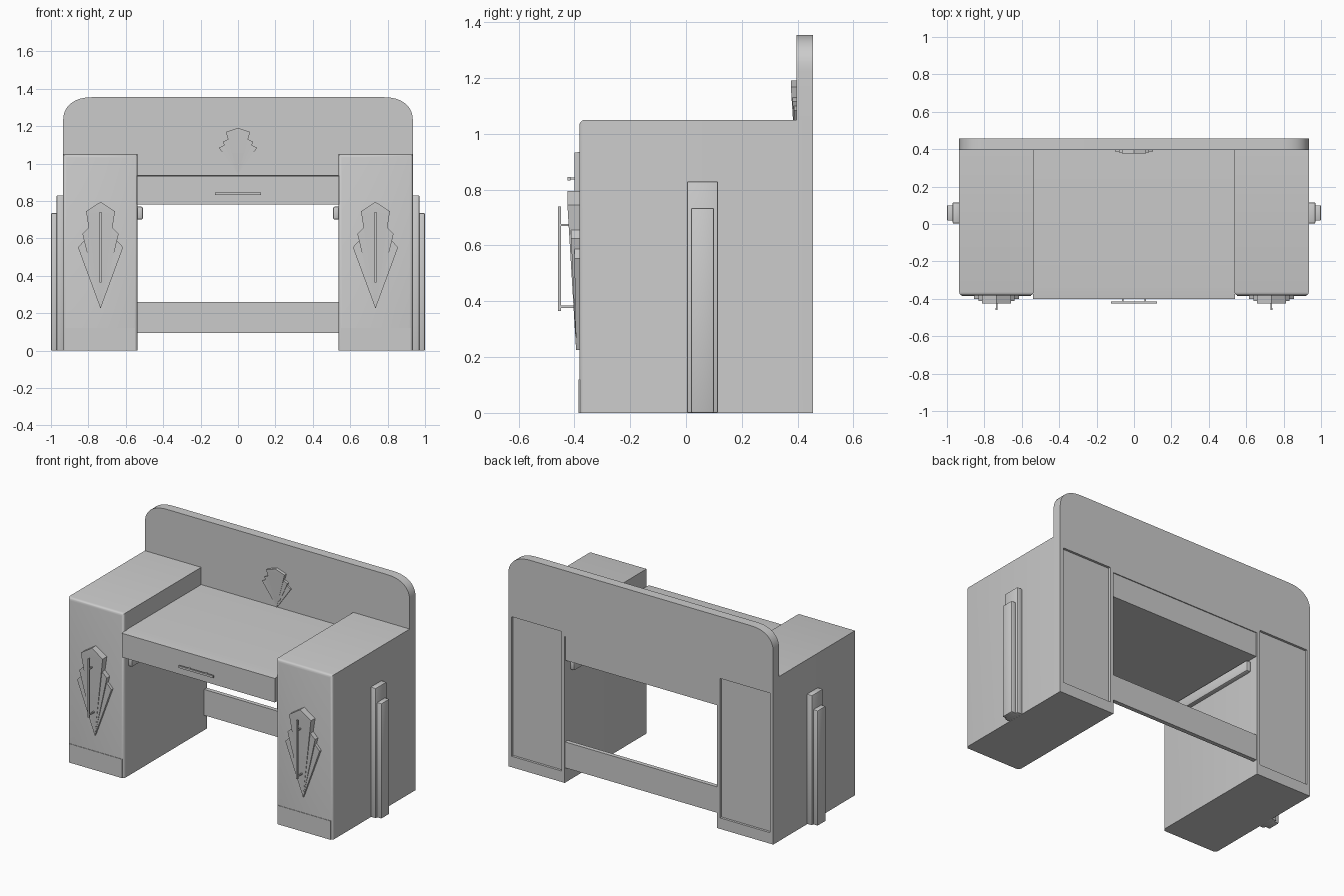
import bpy, bmesh, math

if "Cube" in bpy.data.objects:
    bpy.data.objects.remove(bpy.data.objects["Cube"])


def finish(name, bm, mirror=False):
    bmesh.ops.recalc_face_normals(bm, faces=bm.faces)
    me = bpy.data.meshes.new(name)
    bm.to_mesh(me)
    bm.free()
    ob = bpy.data.objects.new(name, me)
    bpy.context.collection.objects.link(ob)
    if mirror:
        ob.modifiers.new("Mirror", 'MIRROR')
    bpy.context.view_layer.objects.active = ob
    ob.select_set(True)
    bpy.ops.object.shade_smooth_by_angle(angle=math.radians(35))
    ob.select_set(False)
    return ob


def box_bm(x, y, z):
    bm = bmesh.new()
    bmesh.ops.create_cube(bm, size=1)
    for v in bm.verts:
        v.co = [r[0] if c < 0 else r[1] for c, r in zip(v.co, (x, y, z))]
    return bm


def bevel(bm, test, width, segments=3):
    edges = [e for e in bm.edges if test((e.verts[0].co + e.verts[1].co) / 2)]
    bmesh.ops.bevel(bm, geom=edges, offset=width, segments=segments,
                    profile=0.5, affect='EDGES')


def box(name, x, y, z, mirror=False, width=0):
    bm = box_bm(x, y, z)
    if width:
        bevel(bm, lambda c: True, width, 2)
    return finish(name, bm, mirror)


def extrude_profile(name, pts, y0, y1):
    bm = bmesh.new()
    f = bm.faces.new([bm.verts.new((x, y0, z)) for x, z in pts])
    r = bmesh.ops.extrude_face_region(bm, geom=[f])
    for v in r["geom"]:
        if isinstance(v, bmesh.types.BMVert):
            v.co.y = y1
    return finish(name, bm)


# stepped fan layers: tip height, flat half width, shoulder half width and height, depth
FAN = [(0.57, 0.0, 0.077, 0.52, 0.043),
       (0.435, 0.06, 0.097, 0.40, 0.030),
       (0.37, 0.08, 0.121, 0.328, 0.018)]


def fan(name, origin, scale, mirror=False):
    bm = bmesh.new()
    for top, tw, sw, sh, d in FAN:
        upper = [(-sw, sh), (0, top), (sw, sh)] if tw == 0 else \
            [(-sw, sh), (-tw, top), (tw, top), (sw, sh)]
        pts = [(x, -d, z) for x, z in upper] + [(0, -min(d, 0.012), 0)]
        back = [(x, 0.004, z) for x, _, z in pts]
        mk = lambda p: bm.verts.new([o + c * s for o, c, s in zip(origin, p, scale)])
        f, b = [mk(p) for p in pts], [mk(p) for p in back]
        bm.faces.new(f[:-1])
        bm.faces.new((f[0], f[-2], f[-1]))
        bm.faces.new(b)
        for i in range(len(f)):
            j = (i + 1) % len(f)
            bm.faces.new((f[i], f[j], b[j], b[i]))
    return finish(name, bm, mirror)


# pedestals with rounded front edges and a recessed back panel
FRONT, BACK = -0.382, 0.456
bm = box_bm((0.537, 0.935), (FRONT, BACK), (0, 1.05))
rear = [f for f in bm.faces if f.calc_center_median().y > BACK - 1e-4]
bmesh.ops.inset_individual(bm, faces=rear, thickness=0.03)
for v in rear[0].verts:
    v.co.x = 0.56 if v.co.x < 0.735 else 0.912
    v.co.z = 0.07 if v.co.z < 0.5 else 0.96
r = bmesh.ops.extrude_discrete_faces(bm, faces=rear)
inner = r["faces"][0]
loop = list(inner.verts)
for v in loop:
    v.co.y -= 0.015
bevel(bm, lambda c: c.y < FRONT + 1e-4 and c.z > 0.1, 0.018)
finish("pedestals", bm, True)

# plinth panels on the pedestal fronts
box("plinths", (0.55, 0.922), (FRONT - 0.003, -0.36), (0, 0.12), True)

# stepped pilasters on the outer sides
box("outer_pilasters", (0.93, 0.97), (0.003, 0.115), (0, 0.83), True, 0.006)
box("inner_pilasters", (0.96, 1.0), (0.018, 0.1), (0, 0.735), True, 0.006)

# desk with gently sloping front lip
bm = box_bm((-0.54, 0.54), (-0.4, 0.45), (0.78, 0.94))
bmesh.ops.bisect_plane(bm, geom=bm.verts[:] + bm.edges[:] + bm.faces[:],
                       plane_co=(0, -0.33, 0), plane_no=(0, 1, 0))
for v in bm.verts:
    if v.co.y < -0.39 and v.co.z > 0.9:
        v.co.z = 0.933
finish("desk", bm)

# runners beneath the desk
box("runners", (0.508, 0.545), (-0.34, 0.4), (0.70, 0.77), True, 0.01)

# low back rail
box("back_rail", (-0.54, 0.54), (0.425, 0.452), (0.095, 0.26))

# backboard with rounded top corners
R, W, TOP = 0.13, 0.935, 1.355
arc = []
for i in range(13):
    a = math.radians(90 * i / 12)
    arc.append((W - R * 1.25 + R * 1.25 * math.cos(a) ** 0.85,
                TOP - R + R * math.sin(a) ** 0.85))
arc[-1] = (W - R * 1.25, TOP)
right = [(0.537, 0.935), (0.537, 1.05), (W, 1.05)] + arc
extrude_profile("backboard", right + [(-x, z) for x, z in reversed(right)], 0.396, BACK)

# fan ornaments on the pedestals and the backboard
fan("pedestal_fans", (0.735, FRONT, 0.225), (1, 1, 1), True)
fan("backboard_fan", (0, 0.396, 0.94), (0.84, 0.47, 0.44))

# door pulls
box("door_pulls", (0.73, 0.74), (-0.459, -0.448), (0.365, 0.74), True)
for nm, z in (("upper", 0.673), ("lower", 0.38)):
    box(nm + "_pull_posts", (0.731, 0.739), (-0.452, -0.39), (z - 0.004, z + 0.004), True)

# drawer pull
box("drawer_pull", (-0.122, 0.122), (-0.425, -0.414), (0.833, 0.846))
box("drawer_pull_posts", (0.055, 0.065), (-0.418, -0.395), (0.836, 0.843), True)
